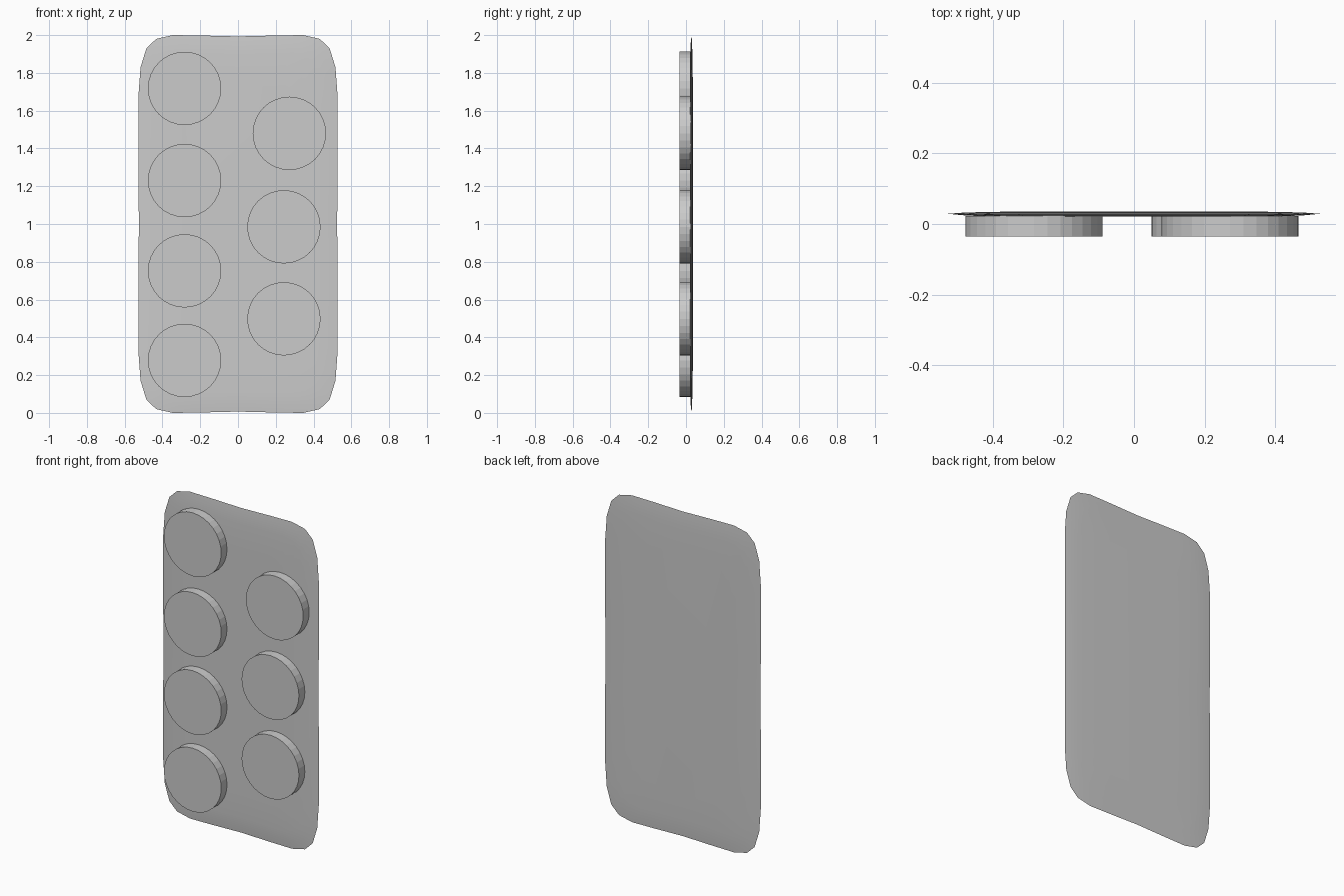
import bpy
import bmesh
from math import radians

cube = bpy.data.objects.get("Cube")
if cube:
    bpy.data.objects.remove(cube, do_unlink=True)

# Single matte grey
grey = bpy.data.materials.new("plain_grey")
grey.use_nodes = True
grey.diffuse_color = (0.6, 0.6, 0.6, 1)
grey.node_tree.nodes["Principled BSDF"].inputs["Base Color"].default_value = (0.6, 0.6, 0.6, 1)


def finish(bm, name):
    bmesh.ops.recalc_face_normals(bm, faces=bm.faces)
    mesh = bpy.data.meshes.new(name)
    bm.to_mesh(mesh)
    bm.free()
    mesh.materials.append(grey)
    obj = bpy.data.objects.new(name, mesh)
    bpy.context.collection.objects.link(obj)
    return obj


# Thin pillow-like plate: rounded outline, mirrored to all four corners
HALF_W, HALF_H, RIM_Y = 0.527, 1.0, 0.029
corner = [(0.525, 0.0), (0.527, 0.3), (0.527, 0.68), (0.516, 0.83),
          (0.485, 0.93), (0.433, 0.98), (0.345, 1.0), (0.2, 0.998), (0.0, 0.993)]
right = [(x, -z) for x, z in corner[:0:-1]] + corner
outline = right + [(-x, z) for x, z in right[-2:0:-1]]


def ring(bm, inset, y):
    sx, sz = 1 - inset / HALF_W, 1 - inset / HALF_H
    return [bm.verts.new((x * sx, y, HALF_H + z * sz)) for x, z in outline]


bm = bmesh.new()
# Rings run from the front centre, around the rim, to the back centre
layers = [(0.24, 0.021), (0.1, 0.022), (0.04, 0.025), (0, RIM_Y),
          (0.04, 0.032), (0.1, 0.034), (0.24, 0.036)]
rings = [ring(bm, inset, y) for inset, y in layers]
count = len(outline)
for a, b in zip(rings, rings[1:]):
    for i in range(count):
        j = (i + 1) % count
        bm.faces.new((a[i], a[j], b[j], b[i]))
bm.faces.new(rings[0])
bm.faces.new(rings[-1])
plate = finish(bm, "backing_plate")
bpy.ops.object.select_all(action="DESELECT")
plate.select_set(True)
bpy.context.view_layer.objects.active = plate
bpy.ops.object.shade_smooth_by_angle(angle=radians(30))

# Flat-sided round discs standing out of the front
FRONT_Y, BACK_Y, RADIUS = -0.035, 0.023, 0.194
centres = [(-0.283, 1.718), (-0.283, 1.23), (-0.283, 0.752), (-0.283, 0.278),
           (0.272, 1.48), (0.243, 0.985), (0.243, 0.498)]
for number, (x, z) in enumerate(centres, 1):
    bm = bmesh.new()
    bmesh.ops.create_cone(bm, cap_ends=True, segments=32, radius1=RADIUS,
                          radius2=RADIUS, depth=BACK_Y - FRONT_Y)
    for v in bm.verts:
        px, py, pz = v.co
        v.co = (x + px, (FRONT_Y + BACK_Y) / 2 - pz, z + py)
    finish(bm, f"round_disc_{number}")
